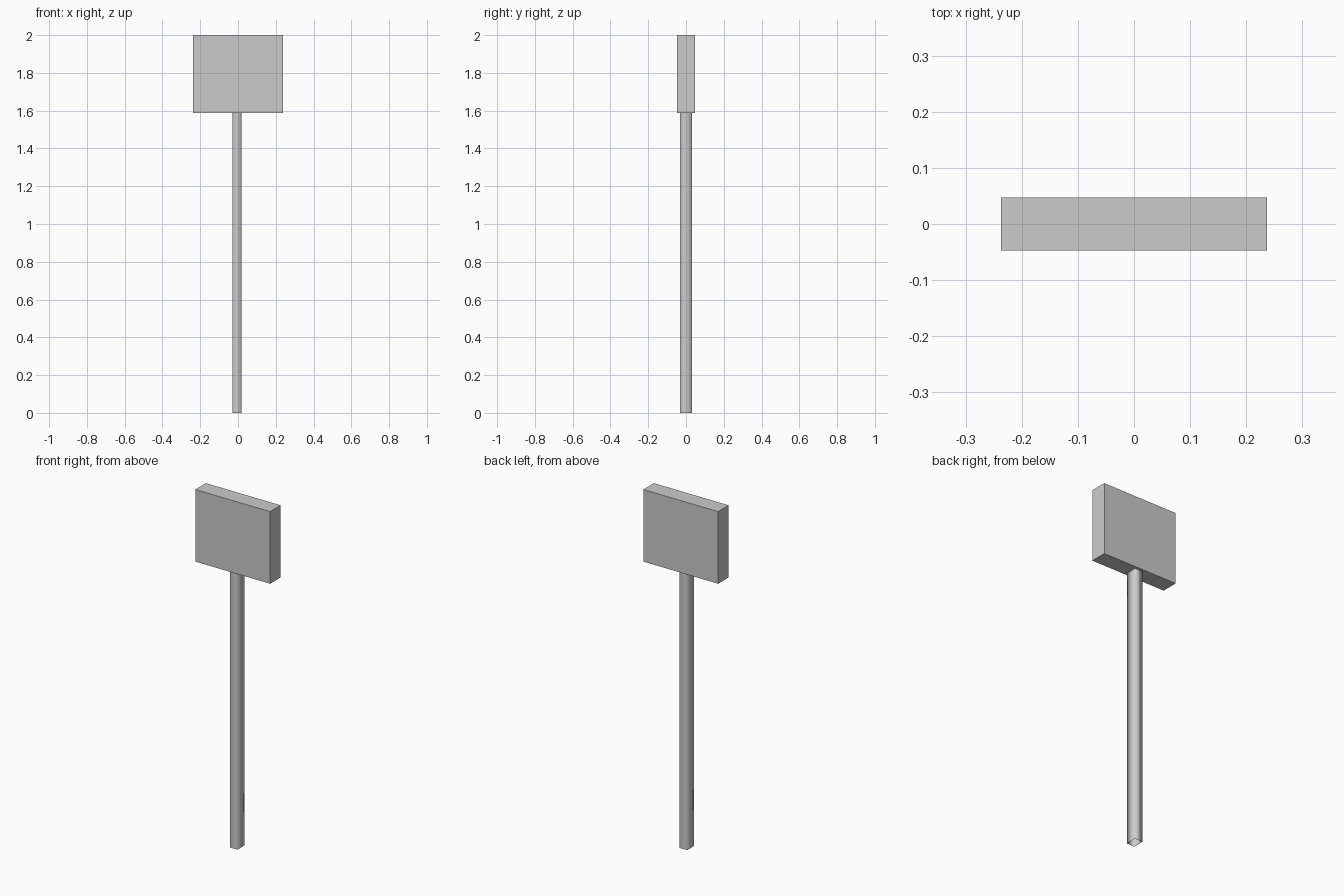
import bpy, bmesh

if "Cube" in bpy.data.objects:
    bpy.data.objects.remove(bpy.data.objects["Cube"])


def block(name, size, centre, open_faces=(), smooth=False):
    """Box of a given size; open_faces lists z directions left uncapped."""
    bm = bmesh.new()
    bmesh.ops.create_cube(bm, size=1)
    bm.normal_update()
    caps = [f for f in bm.faces if round(f.normal.z) in open_faces]
    if caps:
        bmesh.ops.delete(bm, geom=caps, context='FACES_ONLY')
    for v in bm.verts:
        v.co = [c * s + o for c, s, o in zip(v.co, size, centre)]
    for f in bm.faces:
        f.smooth = smooth
    mesh = bpy.data.meshes.new(name)
    bm.to_mesh(mesh)
    bm.free()
    obj = bpy.data.objects.new(name, mesh)
    bpy.context.collection.objects.link(obj)
    return obj


HEAD_BOTTOM = 1.587

# Flat rectangular sign head
block("sign_head", (0.474, 0.095, 2 - HEAD_BOTTOM),
      (0, 0, (2 + HEAD_BOTTOM) / 2))

# Four-sided post, soft shaded, open at both ends
block("post", (0.049, 0.064, HEAD_BOTTOM),
      (-0.005, 0, HEAD_BOTTOM / 2), open_faces=(-1, 1), smooth=True)
